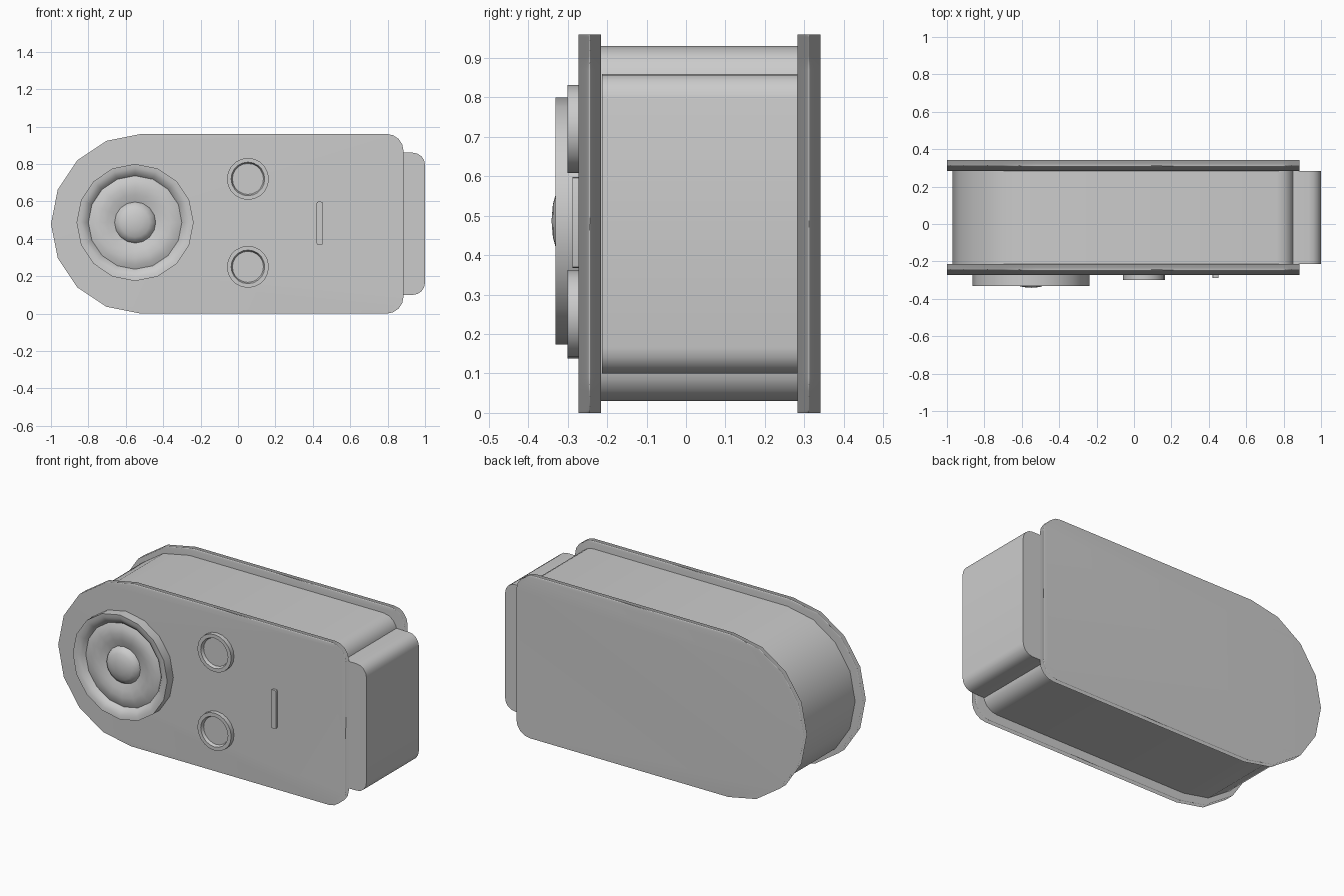
import bpy, bmesh
from math import sin, cos, pi, radians

if "Cube" in bpy.data.objects:
    bpy.data.objects.remove(bpy.data.objects["Cube"])


def finish(name, bm, weighted=False):
    bmesh.ops.recalc_face_normals(bm, faces=bm.faces)
    me = bpy.data.meshes.new(name)
    bm.to_mesh(me)
    bm.free()
    ob = bpy.data.objects.new(name, me)
    bpy.context.collection.objects.link(ob)
    bpy.ops.object.select_all(action='DESELECT')
    ob.select_set(True)
    bpy.context.view_layer.objects.active = ob
    if weighted:
        bpy.ops.object.shade_smooth()
        ob.modifiers.new("soft_edges", 'WEIGHTED_NORMAL')
    else:
        bpy.ops.object.shade_smooth_by_angle(angle=radians(35))
    return ob


def arc(cx, cz, r, a0, a1, n):
    return [(cx + r * cos(radians(a0 + (a1 - a0) * i / n)),
             cz + r * sin(radians(a0 + (a1 - a0) * i / n))) for i in range(n + 1)]


def prism(name, outline, y0, y1, weighted=False):
    """Extrude an x-z outline from y0 to y1."""
    bm = bmesh.new()
    face = bm.faces.new([bm.verts.new((x, y0, z)) for x, z in outline])
    ext = bmesh.ops.extrude_face_region(bm, geom=[face])
    for v in ext['geom']:
        if isinstance(v, bmesh.types.BMVert):
            v.co.y = y1
    return finish(name, bm, weighted)


def lathe(name, cx, cz, profile, n):
    """Revolve (radius, y) points about a y-parallel axis; zero radius closes the end."""
    bm = bmesh.new()
    rings = []
    for r, y in profile:
        count = n if r > 0 else 1
        rings.append([bm.verts.new((cx + r * cos(2 * pi * i / n), y,
                                    cz + r * sin(2 * pi * i / n))) for i in range(count)])
    for a, b in zip(rings, rings[1:]):
        for i in range(n):
            j = (i + 1) % n
            if len(b) == 1:
                bm.faces.new((a[i], a[j], b[0]))
            else:
                bm.faces.new((a[i], a[j], b[j], b[i]))
    bm.faces.new(rings[0])
    return finish(name, bm)


def body_outline(inset):
    # half-round left end, small rounded right corners
    r = 0.48 - inset
    right, c = 0.885 - inset, 0.09
    return (arc(-0.52, 0.48, r, 90, 270, 8)
            + arc(right - c, inset + c, c, -90, 0, 4)
            + arc(right - c, 0.96 - inset - c, c, 0, 90, 4))


# Main body sandwiched between two larger plates
prism("body_core", body_outline(0.03), -0.22, 0.29)
prism("front_plate", body_outline(0), -0.273, -0.215, True)
prism("back_plate", body_outline(0), 0.283, 0.341, True)

# Block on the right end
block = ([(0.84, 0.86), (0.84, 0.10)]
         + arc(0.935, 0.165, 0.065, -90, 0, 4)
         + arc(0.935, 0.795, 0.065, 0, 90, 4))
prism("end_block", block, -0.213, 0.283)

# Large dial: rim, sloped recess, raised ring and centre dome
lathe("dial", -0.55, 0.487,
      [(0.313, -0.265), (0.313, -0.331), (0.29, -0.329), (0.265, -0.316), (0.25, -0.298),
       (0.225, -0.309), (0.19, -0.313), (0.15, -0.308), (0.11, -0.295)]
      + [(0.11 * cos(radians(a)), -0.295 - 0.046 * sin(radians(a))) for a in (22.5, 45, 67.5)]
      + [(0, -0.341)], 16)

# Two round ring buttons
for label, z in (("upper", 0.72), ("lower", 0.25)):
    lathe(label + "_button", 0.053, z,
          [(0.112, -0.265), (0.112, -0.300), (0.09, -0.300),
           (0.083, -0.282), (0, -0.282)], 20)

# Thin vertical bar
bar = (arc(0.437 - 0.008, 0.375, 0.008, 180, 270, 2) + arc(0.437 + 0.008, 0.375, 0.008, 270, 360, 2)
       + arc(0.437 + 0.008, 0.59, 0.008, 0, 90, 2) + arc(0.437 - 0.008, 0.59, 0.008, 90, 180, 2))
prism("indicator_bar", bar, -0.288, -0.265)
